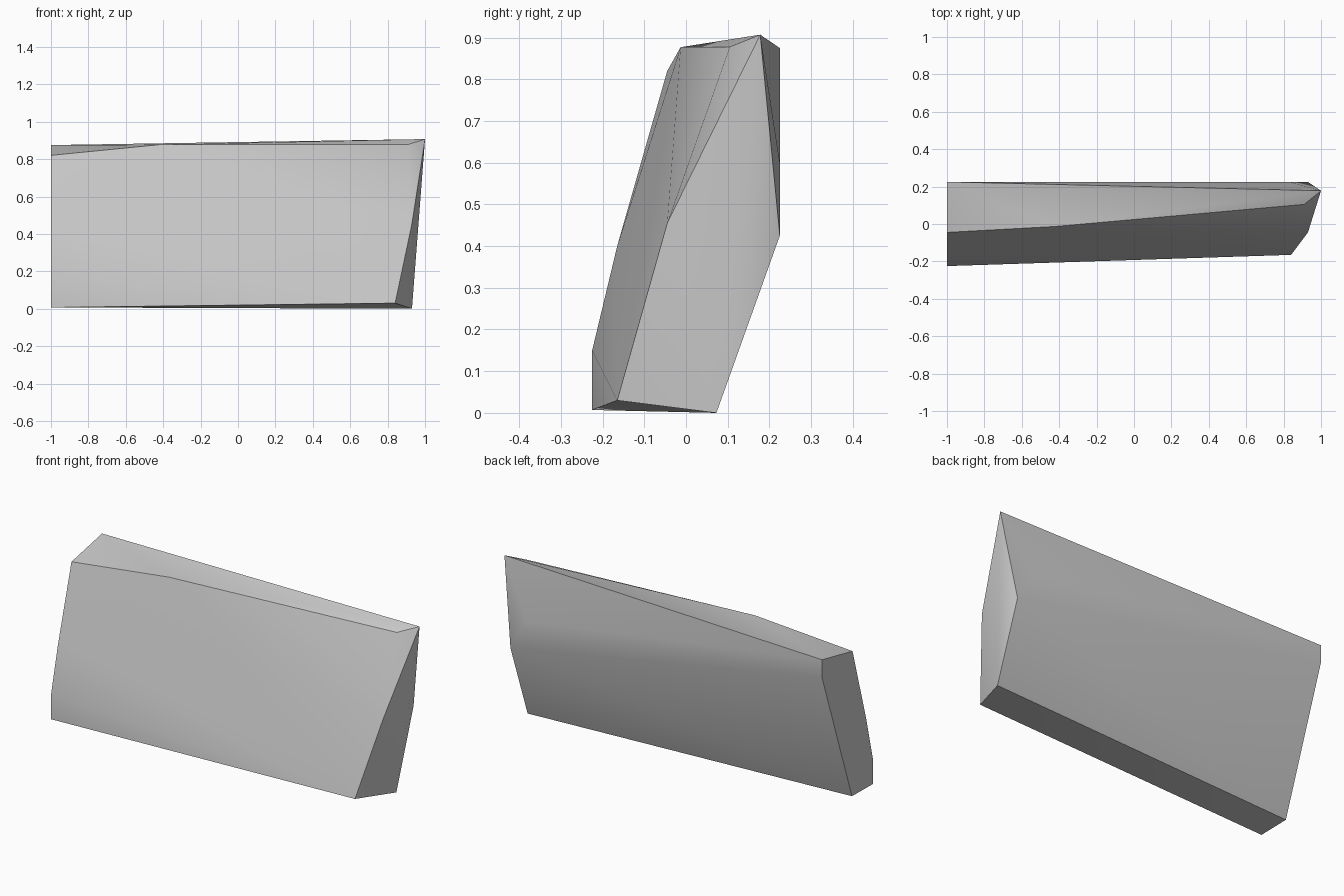
import bpy
import bmesh
import math

# Remove the default object if the scene has it
default = bpy.data.objects.get("Cube")
if default:
    bpy.data.objects.remove(default, do_unlink=True)


def make_material(name, colour):
    material = bpy.data.materials.new(name)
    material.use_nodes = True
    material.diffuse_color = colour
    shader = material.node_tree.nodes["Principled BSDF"]
    shader.inputs["Base Color"].default_value = colour
    return material


def build_convex_part(name, points, material):
    """Wrap a tight faceted skin around the corner points of a part."""
    bm = bmesh.new()
    for point in points:
        bm.verts.new(point)
    bmesh.ops.convex_hull(bm, input=bm.verts)
    loose = [v for v in bm.verts if not v.link_faces]
    bmesh.ops.delete(bm, geom=loose, context="VERTS")
    bmesh.ops.dissolve_limit(bm, angle_limit=math.radians(0.5),
                             verts=bm.verts, edges=bm.edges)
    bmesh.ops.recalc_face_normals(bm, faces=bm.faces)
    mesh = bpy.data.meshes.new(name)
    bm.to_mesh(mesh)
    bm.free()
    mesh.materials.append(material)
    part = bpy.data.objects.new(name, mesh)
    bpy.context.collection.objects.link(part)
    bpy.ops.object.select_all(action="DESELECT")
    part.select_set(True)
    bpy.context.view_layer.objects.active = part
    bpy.ops.object.shade_smooth_by_angle(angle=math.radians(30))
    return part


# Flat end: outline as (y, z), front top round to back top
flat_end = [(-0.045, 0.82), (-0.165, 0.4), (-0.225, 0.15), (-0.225, 0.007),
            (-0.04, 0.01), (0.225, 0.775), (0.225, 0.875)]

# Slanted end: tip, front bend, front foot, back foot, back bend
slanted_end = [(1, 0.178, 0.907), (0.93, -0.045, 0.455), (0.84, -0.165, 0.03),
               (0.93, 0.073, 0), (0.93, 0.225, 0.425)]

# Corners along the front top edge, and the shoulder high on the back
top_edge = [(-0.42, -0.013, 0.877), (0.91, 0.105, 0.878)]
back_shoulder = [(0.83, 0.225, 0.6)]

grey = make_material("stone grey", (0.6, 0.6, 0.6, 1))
corners = [(-1, y, z) for y, z in flat_end] + slanted_end + top_edge + back_shoulder
build_convex_part("slanted_slab", corners, grey)
